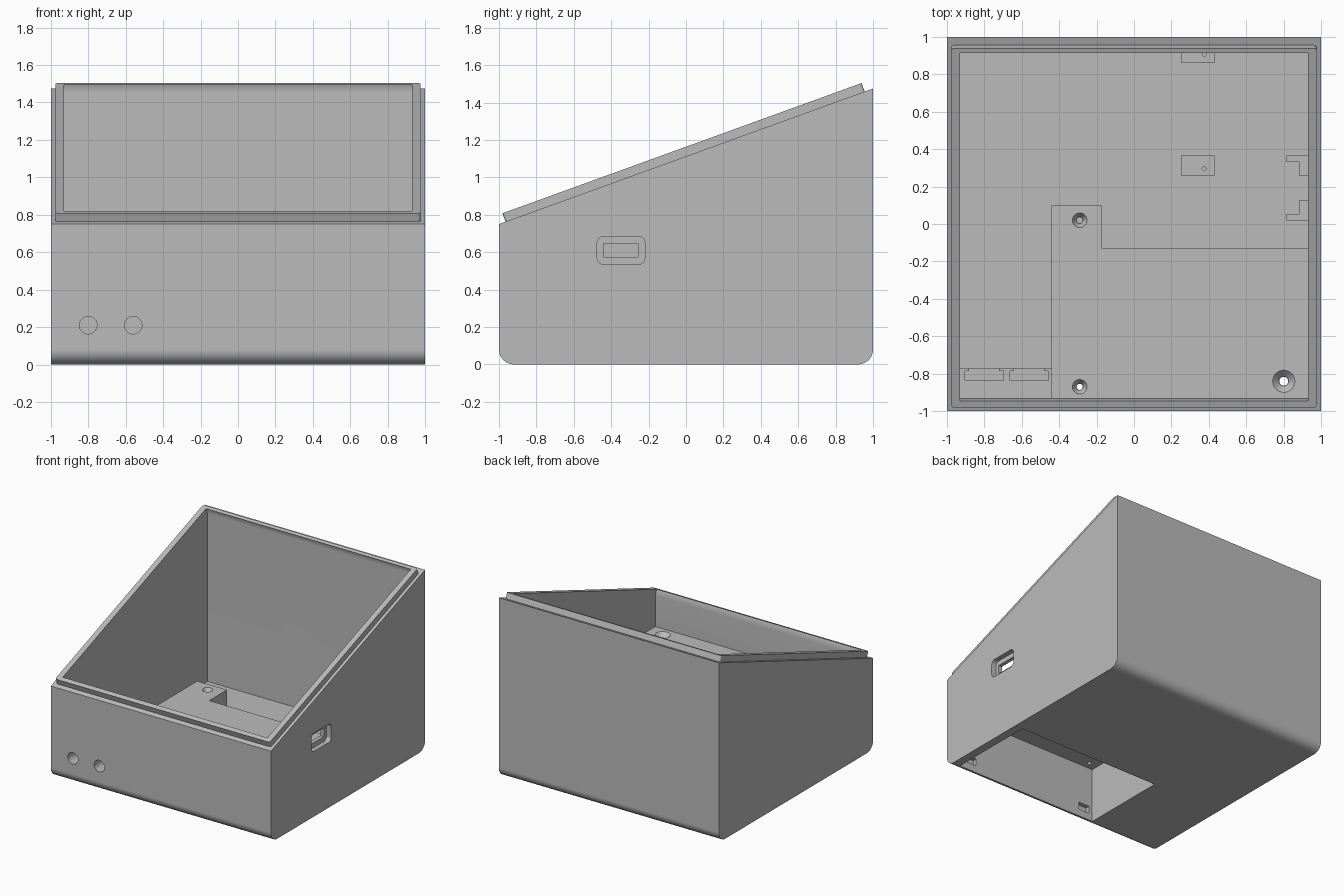
import bpy, bmesh, math
from mathutils import Vector

if "Cube" in bpy.data.objects:
    bpy.data.objects.remove(bpy.data.objects["Cube"])

grey = bpy.data.materials.new("plain_grey")
grey.use_nodes = True
grey.diffuse_color = (0.5, 0.5, 0.5, 1)
grey.node_tree.nodes["Principled BSDF"].inputs["Base Color"].default_value = (0.5, 0.5, 0.5, 1)


def finish(name, bm):
    bmesh.ops.recalc_face_normals(bm, faces=bm.faces)
    mesh = bpy.data.meshes.new(name)
    bm.to_mesh(mesh)
    bm.free()
    mesh.materials.append(grey)
    obj = bpy.data.objects.new(name, mesh)
    bpy.context.collection.objects.link(obj)
    return obj


def prism(name, points, lo, hi, axis="x", round_dir=None, radius=0.015):
    """Extrude a profile along x (points are y, z) or z (points are x, y)."""
    bm = bmesh.new()
    place = (lambda a, b, h: (h, a, b)) if axis == "x" else (lambda a, b, h: (a, b, h))
    face = bm.faces.new([bm.verts.new(place(a, b, lo)) for a, b in points])
    new = bmesh.ops.extrude_face_region(bm, geom=[face])["geom"]
    shift = Vector(place(0, 0, hi - lo))
    bmesh.ops.translate(bm, vec=shift, verts=[v for v in new if isinstance(v, bmesh.types.BMVert)])
    if round_dir:
        edges = [e for e in bm.edges
                 if abs((e.verts[1].co - e.verts[0].co).normalized().dot(round_dir)) > 0.99]
        bmesh.ops.bevel(bm, geom=edges, offset=radius, segments=5, affect="EDGES", profile=0.5)
    return finish(name, bm)


def box(name, x, y, z, round_dir=None, radius=0.015):
    return prism(name, [(x[0], y[0]), (x[1], y[0]), (x[1], y[1]), (x[0], y[1])],
                 z[0], z[1], "z", round_dir, radius)


def cone(name, loc, r1, r2, depth, along_y=False):
    bm = bmesh.new()
    bmesh.ops.create_cone(bm, cap_ends=True, segments=32, radius1=r1, radius2=r2, depth=depth)
    obj = finish(name, bm)
    if along_y:
        obj.rotation_euler.x = math.pi / 2
    obj.location = loc
    bpy.context.view_layer.update()
    return obj


def combine(target, tool, operation):
    mod = target.modifiers.new("join", "BOOLEAN")
    mod.object, mod.operation, mod.solver = tool, operation, "EXACT"
    bpy.context.view_layer.objects.active = target
    bpy.ops.object.modifier_apply(modifier=mod.name)
    bpy.data.objects.remove(tool)


def add(tool):
    combine(case, tool, "UNION")


def cut(tool):
    combine(case, tool, "DIFFERENCE")


# Sloped top line and its normal, in the y-z plane
SLOPE = 0.3625
tilt = math.atan(SLOPE)
normal = Vector((0, -math.sin(tilt), math.cos(tilt)))


def on_top(y, up=0.0):
    return (y + normal.y * up, 0.75 + SLOPE * (y + 1) + normal.z * up)


def fillet(cy, cz, r, start):
    angles = [math.radians(start + 90 * i / 12) for i in range(13)]
    return [(cy + r * math.cos(a), cz + r * math.sin(a)) for a in angles]


# Wedge body with rounded bottom edges
R = 0.08
case = prism("enclosure_case",
             [on_top(-1)] + fillet(R - 1, R, R, 180) + fillet(1 - R, R, R, 270) + [on_top(1)], -1, 1)

# Raised lip that locates the lid
add(prism("lip", [on_top(-0.965, -0.03), on_top(0.955, -0.03), on_top(0.955, 0.048),
                  on_top(-0.965, 0.048)], -0.975, 0.975, round_dir=normal))

# Hollow interior
WALL = 0.93
cut(prism("interior", [(-WALL, 0.07), (WALL, 0.07), on_top(WALL), on_top(WALL, 0.2),
                       on_top(-WALL, 0.2), on_top(-WALL)], -WALL, WALL))

# Raised battery housing with a screw tab, open below
add(prism("housing", [(-0.44, -0.96), (0.96, -0.96), (0.96, -0.13), (-0.17, -0.13),
                      (-0.17, 0.1), (-0.44, 0.1)], 0.03, 0.52, "z"))
cut(box("battery_bay", (-0.37, WALL), (-WALL, -0.2), (-0.1, 0.45)))

# Catches for the bay cover in the front wall
for x in (-0.29, 0.82):
    cut(box("catch", (x - 0.05, x + 0.05), (-0.965, -0.9), (0.06, 0.12)))

# Conical screw seats on top of the housing
for x, y, wide, narrow in ((-0.29, 0.02, 0.042, 0.018), (-0.29, -0.87, 0.042, 0.018),
                           (0.8, -0.84, 0.064, 0.026)):
    cut(cone("seat", (x, y, 0.505), narrow, wide, 0.04))
    cut(cone("pilot", (x, y, 0.47), narrow * 0.9, narrow * 0.9, 0.08))

# Button holder with two pockets and front holes
add(box("holder", (-0.96, -0.435), (-0.95, -0.77), (0.03, 0.33)))
for x in (-0.8, -0.56):
    cut(box("pocket", (x - 0.103, x + 0.103), (-0.835, -0.785), (0.1, 0.4)))
    cut(box("pocket_mouth", (x - 0.08, x + 0.08), (-0.8, -0.74), (0.1, 0.4)))
    cut(cone("button_hole", (x, -0.93, 0.21), 0.047, 0.047, 0.24, True))

# Board posts with pilot holes
for y0, y1, hole in ((0.26, 0.365, 0.295), (0.86, 0.96, 0.908)):
    add(box("post", (0.25, 0.43), (y0, y1), (0.03, 0.27)))
    cut(cone("post_hole", (0.375, hole, 0.25), 0.011, 0.011, 0.1))

# Pair of facing corner clips on the side wall
for edge, inward in ((0.02, 1), (0.365, -1)):
    ys = [edge, edge + inward * 0.033, edge + inward * 0.108]
    add(prism("clip", [(0.96, ys[0]), (0.815, ys[0]), (0.815, ys[1]), (0.885, ys[1]),
                       (0.885, ys[2]), (0.96, ys[2])], 0.03, 0.27, "z"))

# Side port: rounded recess with a through slot
cut(box("port_recess", (0.96, 1.1), (-0.475, -0.22), (0.535, 0.685), Vector((1, 0, 0)), 0.035))
cut(box("port_slot", (0.85, 1.1), (-0.44, -0.257), (0.575, 0.645)))

# Smooth fillets, crisp edges
bpy.ops.object.select_all(action="DESELECT")
case.select_set(True)
bpy.context.view_layer.objects.active = case
bpy.ops.object.shade_smooth_by_angle(angle=math.radians(30))
case.modifiers.new("weighted", "WEIGHTED_NORMAL").keep_sharp = True
